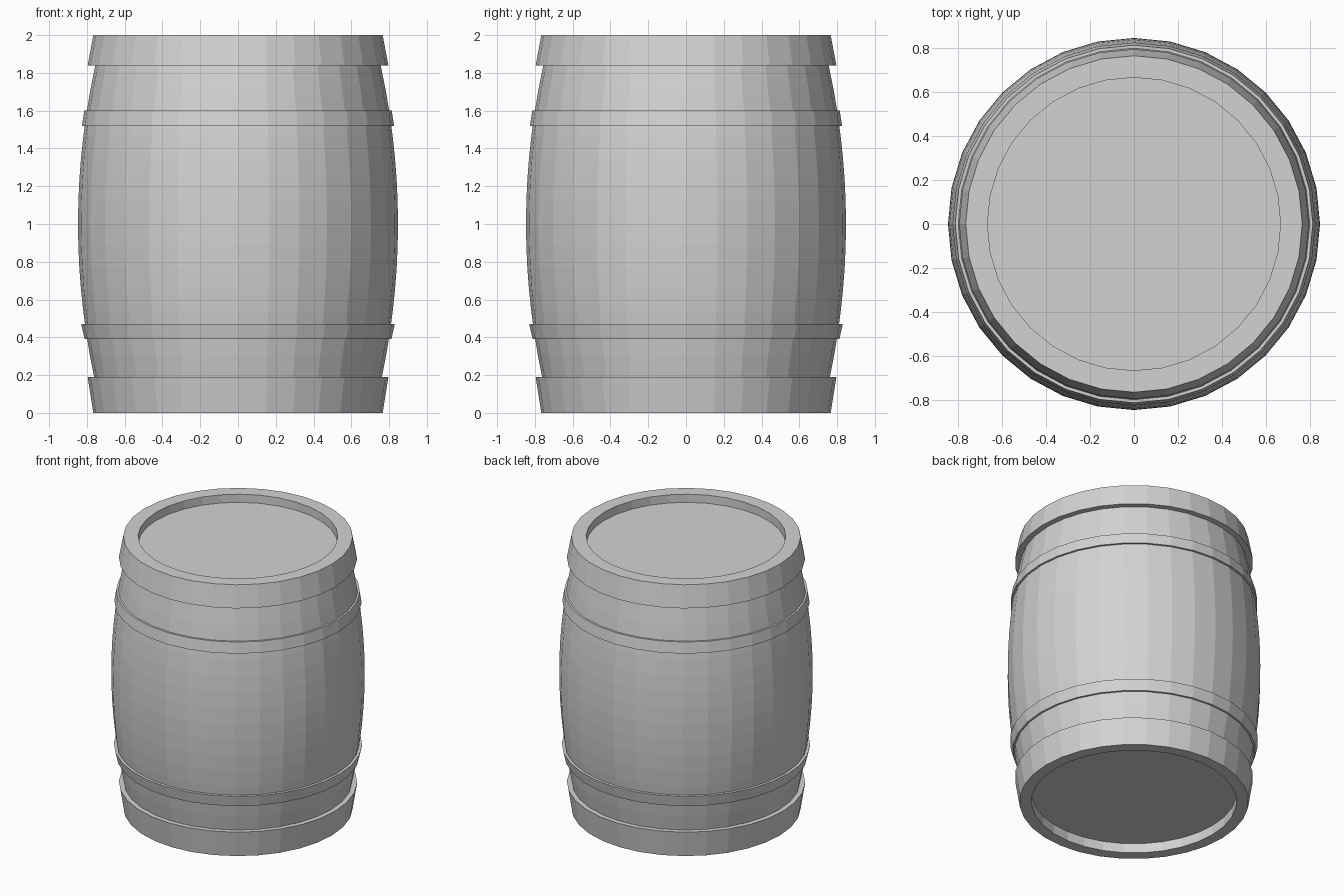
import bpy
import bmesh
import math

SIDES = 32

cube = bpy.data.objects.get("Cube")
if cube:
    bpy.data.objects.remove(cube, do_unlink=True)

grey = bpy.data.materials.new("plain grey")
grey.use_nodes = True
grey.diffuse_color = (0.65, 0.65, 0.65, 1)
grey.node_tree.nodes["Principled BSDF"].inputs["Base Color"].default_value = (0.65, 0.65, 0.65, 1)


def lathe(name, profile, closed=True):
    """Revolve (radius, height) points around z; an open profile gets end caps."""
    bm = bmesh.new()
    rings = []
    for r, z in profile:
        rings.append([bm.verts.new((r * math.cos(math.tau * i / SIDES),
                                    r * math.sin(math.tau * i / SIDES), z))
                      for i in range(SIDES)])
    pairs = list(zip(rings, rings[1:]))
    if closed:
        pairs.append((rings[-1], rings[0]))
    else:
        bm.faces.new(rings[0])
        bm.faces.new(rings[-1])
    for low, high in pairs:
        for i in range(SIDES):
            j = (i + 1) % SIDES
            bm.faces.new((low[i], low[j], high[j], high[i]))
    bmesh.ops.recalc_face_normals(bm, faces=bm.faces)
    mesh = bpy.data.meshes.new(name)
    bm.to_mesh(mesh)
    bm.free()
    mesh.materials.append(grey)
    obj = bpy.data.objects.new(name, mesh)
    bpy.context.collection.objects.link(obj)
    return obj


def stave_radius(z):
    return 0.847 - 0.13 * (z - 1) ** 2


# Bulging staves, closed by the recessed lid and base
BANDS = 16
LID, BASE = 1.94, 0.07
heights = [BASE + (LID - BASE) * i / BANDS for i in range(BANDS + 1)]
lathe("barrel_body", [(stave_radius(z), z) for z in heights], closed=False)

# End hoops, each with a flat rim and an inner lip
lathe("top_rim_hoop", [(0.667, 1.84), (0.796, 1.84), (0.766, 2.0), (0.667, 2.0)])
lathe("bottom_rim_hoop", [(0.685, 0.0), (0.766, 0.0), (0.796, 0.19), (0.685, 0.19)])

# Thin hoops around the belly
lathe("upper_hoop", [(0.78, 1.52), (0.826, 1.52), (0.814, 1.60), (0.78, 1.60)])
lathe("lower_hoop", [(0.77, 0.39), (0.812, 0.39), (0.83, 0.47), (0.77, 0.47)])
